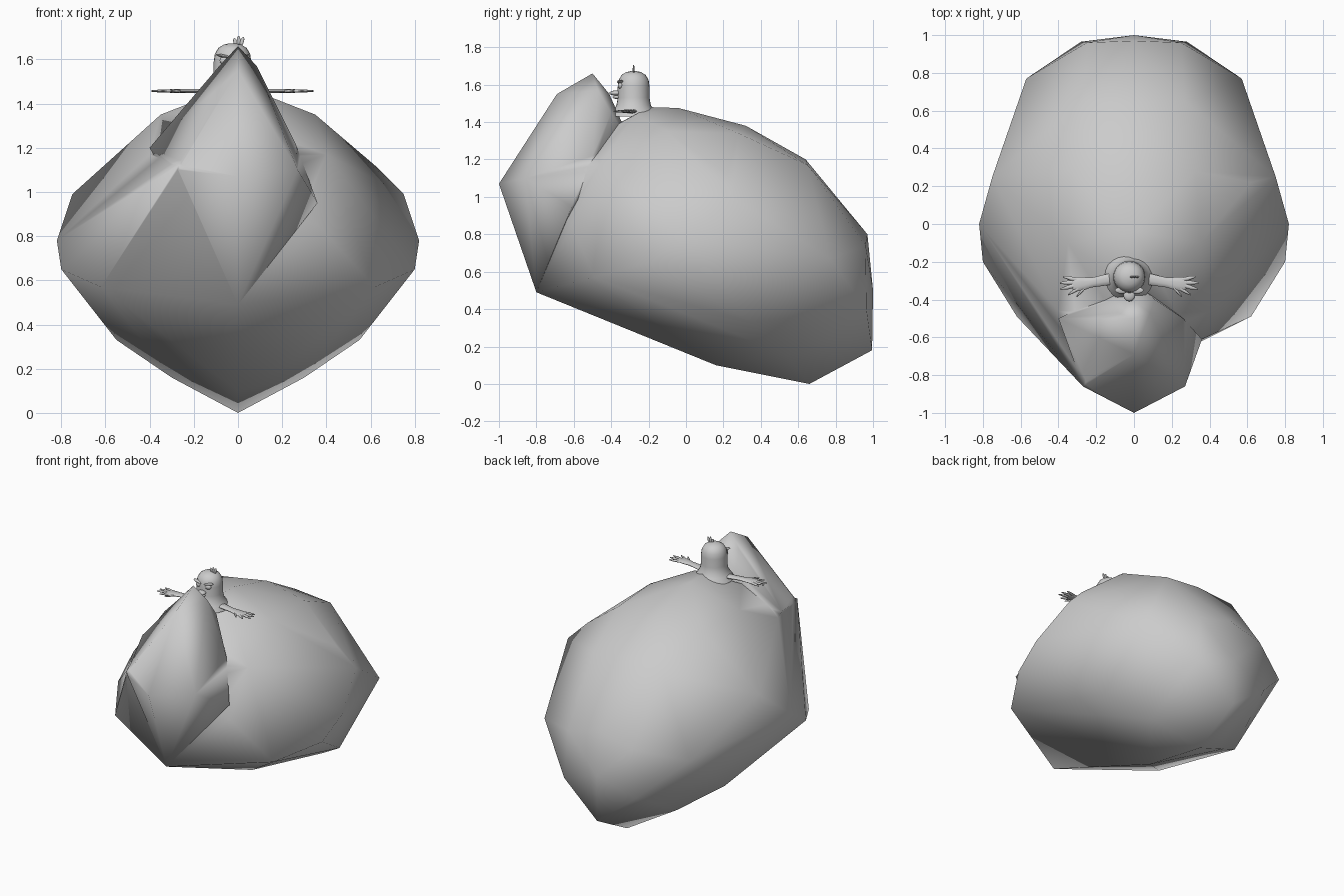
import bpy, bmesh, math
from mathutils import Matrix

if "Cube" in bpy.data.objects:
    bpy.data.objects.remove(bpy.data.objects["Cube"])

grey = bpy.data.materials.new("clay_grey")
grey.diffuse_color = (0.6, 0.6, 0.6, 1)
grey.use_nodes = True
grey.node_tree.nodes["Principled BSDF"].inputs["Base Color"].default_value = grey.diffuse_color


def smooth(ob, angle):
    bpy.ops.object.select_all(action='DESELECT')
    ob.select_set(True)
    bpy.context.view_layer.objects.active = ob
    bpy.ops.object.shade_smooth_by_angle(angle=math.radians(angle))


def finish(name, bm, angle=60):
    bmesh.ops.recalc_face_normals(bm, faces=bm.faces)
    me = bpy.data.meshes.new(name)
    bm.to_mesh(me)
    bm.free()
    ob = bpy.data.objects.new(name, me)
    bpy.context.collection.objects.link(ob)
    me.materials.append(grey)
    smooth(ob, angle)
    return ob


def hull(name, points):
    """Stretch a tight skin over the points."""
    bm = bmesh.new()
    for p in points:
        bm.verts.new(p)
    res = bmesh.ops.convex_hull(bm, input=bm.verts)
    inside = [v for v in bm.verts if not v.link_faces]
    bmesh.ops.delete(bm, geom=inside, context='VERTS')
    return finish(name, bm, 80)


def loft(name, rings, angle=60):
    """Skin closed rings of equal length and cap both ends."""
    bm = bmesh.new()
    rows = [[bm.verts.new(p) for p in r] for r in rings]
    n = len(rows[0])
    for a, b in zip(rows, rows[1:]):
        for i in range(n):
            bm.faces.new((a[i], a[(i + 1) % n], b[(i + 1) % n], b[i]))
    bm.faces.new(rows[0])
    bm.faces.new(rows[-1])
    return finish(name, bm, angle)


def tube(name, path, n=10):
    """path: (centre, half width in y, half height in z), running along x."""
    return loft(name, [[(c[0], c[1] + w * math.cos(t), c[2] + h * math.sin(t))
                        for t in (2 * math.pi * k / n for k in range(n))]
                       for c, w, h in path])


def ball(name, pos, size, rot=0):
    bm = bmesh.new()
    bmesh.ops.create_uvsphere(bm, u_segments=14, v_segments=8, radius=1,
                              matrix=Matrix.Translation(pos) @ Matrix.Rotation(rot, 4, 'Y')
                              @ Matrix.Diagonal((*size, 1)))
    return finish(name, bm)


def mirrored(points):
    return points + [(-x, y, z) for x, y, z in points]


# Robe: centre line, mirrored corners, and uneven front corners
centre = [(0, -.2, 1.48), (0, -.04, 1.475), (0, .32, 1.38), (0, .64, 1.2), (0, .97, .8),
          (0, 1, .5), (0, .995, .18), (0, .66, 0), (0, .16, .1), (0, -.8, .49)]
corners = [(.12, -.27, 1.44), (.35, -.1, 1.35), (.33, .28, 1.34), (.75, .25, .99),
           (.82, 0, .78), (.8, -.2, .65), (.62, -.49, .57), (.4, -.46, 1.17),
           (.57, .77, .67), (.27, .65, 1.17), (.28, .965, .4), (.25, .96, .74),
           (.55, .35, .33), (.3, .53, .16)]
uneven = [(-.27, -.86, 1.12), (.36, -.61, .85), (.62, .22, 1.12)]
robe = hull("robe", centre + mirrored(corners) + uneven)

# Raised front ridge of the robe, merged into it
ridge = hull("robe_ridge", [(0, -1, 1.07), (0, -.69, 1.55), (0, -.5, 1.66), (0, -.8, .49),
                            (0, -.41, 1.55), (0, -.3, 1.3), (.36, -.61, .95), (-.4, -.5, 1.2)]
             + mirrored([(.27, -.86, 1.1), (.085, -.47, 1.57), (.11, -.4, 1.45),
                         (.26, -.5, 1.22)]))
mod = robe.modifiers.new("join", 'BOOLEAN')
mod.operation, mod.solver, mod.object = 'UNION', 'EXACT', ridge
bpy.context.view_layer.objects.active = robe
bpy.ops.object.modifier_apply(modifier=mod.name)
bpy.data.objects.remove(ridge)
smooth(robe, 80)

# Head: turned dome flowing into a flared neck
HX, HY = -.025, -.28
turned = [(.13, 1.43), (.108, 1.465), (.092, 1.49), (.085, 1.53), (.085, 1.59),
          (.08, 1.625), (.064, 1.652), (.04, 1.667), (.012, 1.673)]
loft("head", [[(HX + r * math.cos(t), HY + r * math.sin(t), z)
               for t in (2 * math.pi * k / 24 for k in range(24))] for r, z in turned])

# Face: eyes, brows and beak
for s, side in ((-1, "left"), (1, "right")):
    ball(side + "_eye", (HX + s * .035, HY - .07, 1.595), (.024, .015, .018))
    ball(side + "_brow", (HX + s * .04, HY - .071, 1.615), (.036, .018, .007), s * -.2)
ball("upper_beak", (HX, HY - .095, 1.555), (.032, .035, .014))
ball("lower_beak", (HX, HY - .085, 1.533), (.024, .028, .01))

# Tuft on the crown
for i, (dx, h) in enumerate(((-.018, .02), (0, .026), (.018, .024))):
    ball("tuft_%d" % i, (HX + .028 + dx * .8, HY, 1.665 + h * .6), (.009, .005, h), dx * 18)

# Arms with spread fingers
for s, side in ((-1, "left"), (1, "right")):
    def at(d, y):
        return (HX + s * d, y, 1.457)
    tube(side + "_arm", [(at(.04, -.28), .035, .012), (at(.12, -.295), .03, .011),
                         (at(.2, -.31), .026, .01), (at(.25, -.317), .036, .01),
                         (at(.29, -.32), .038, .008), (at(.305, -.32), .02, .005)])
    for i, (d0, y0, d1, y1) in enumerate(((.28, -.295, .35, -.28), (.285, -.31, .368, -.312),
                                          (.285, -.325, .365, -.345), (.26, -.335, .325, -.375),
                                          (.23, -.33, .28, -.385))):
        tube("%s_finger_%d" % (side, i), [(at(d0, y0), .011, .007),
                                         (at((d0 + d1) / 2, (y0 + y1) / 2), .011, .007),
                                         (at(d1, y1), .004, .003)], 8)
